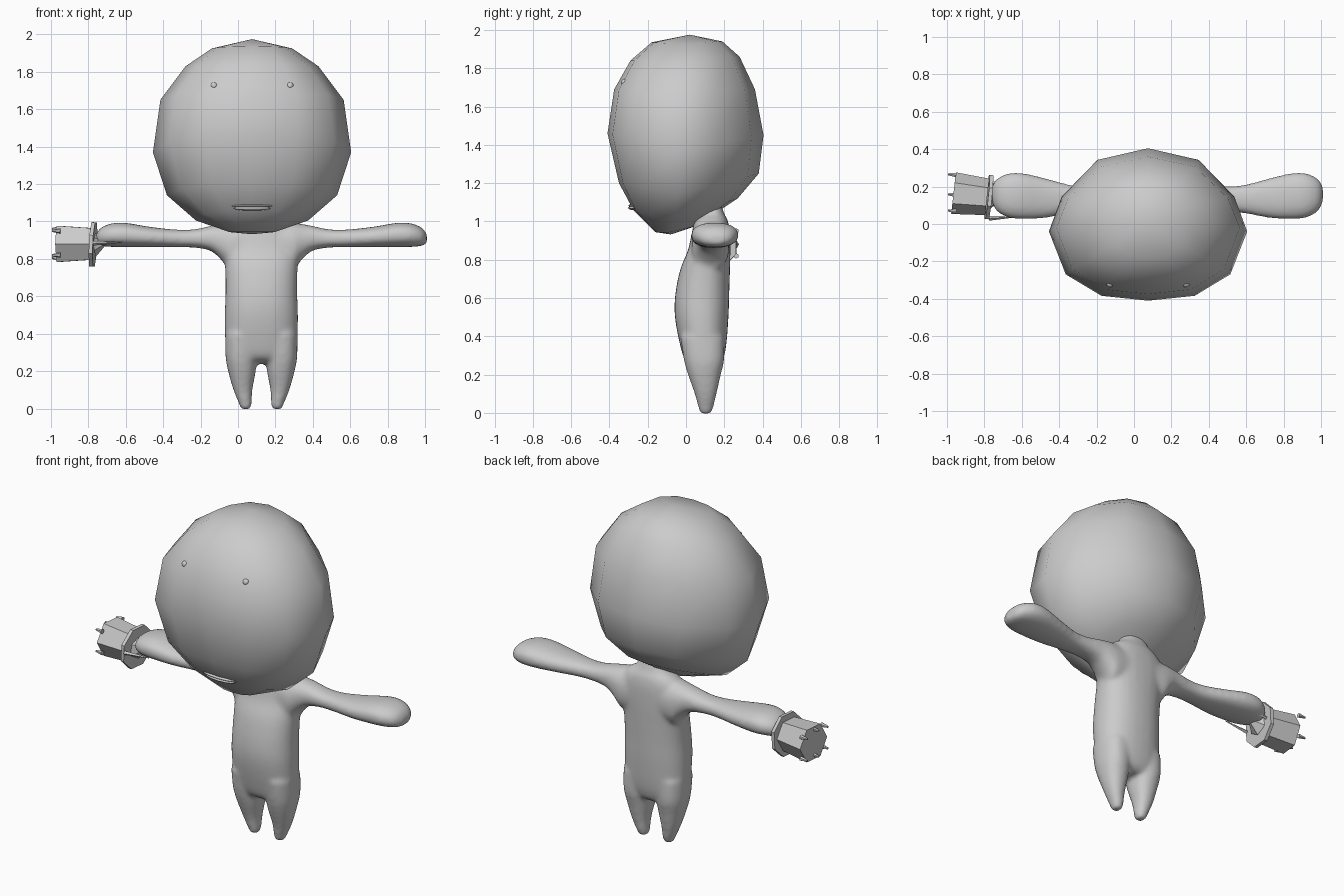
import bpy, bmesh, math
from mathutils import Vector, Matrix

if "Cube" in bpy.data.objects:
    bpy.data.objects.remove(bpy.data.objects["Cube"])

grey = bpy.data.materials.new("clay grey")
grey.diffuse_color = (0.6, 0.6, 0.6, 1)
grey.use_nodes = True
grey.node_tree.nodes["Principled BSDF"].inputs["Base Color"].default_value = grey.diffuse_color


def finish(bm, name, smooth=True):
    bmesh.ops.recalc_face_normals(bm, faces=bm.faces[:])
    me = bpy.data.meshes.new(name)
    for f in bm.faces:
        f.smooth = smooth
    bm.to_mesh(me)
    bm.free()
    me.materials.append(grey)
    ob = bpy.data.objects.new(name, me)
    bpy.context.collection.objects.link(ob)
    return ob


def skin(bm, loops):
    """Bridge closed loops of points, capping both ends."""
    rows = [[bm.verts.new(p) for p in loop] for loop in loops]
    n = len(rows[0])
    for a, b in zip(rows, rows[1:]):
        for i in range(n):
            j = (i + 1) % n
            bm.faces.new((a[i], a[j], b[j], b[i]))
    bm.faces.new(rows[0])
    bm.faces.new(rows[-1])
    return rows


def refine(rings, k=4):
    """Catmull-Rom interpolation between rings."""
    out = []
    for i in range(len(rings) - 1):
        p = [rings[max(0, min(len(rings) - 1, i + o))] for o in (-1, 0, 1, 2)]
        for s in range(k):
            t = s / k
            out.append([0.5 * (2*b + (c-a)*t + (2*a-5*b+4*c-d)*t*t + (3*b-a-3*c+d)*t**3)
                        for a, b, c, d in zip(*p)])
    return out + [list(rings[-1])]


def loft(bm, rings, place, n=28, power=0.88):
    """rings: (t, u_min, u_max, v_min, v_max); place maps (t, u, v) to xyz."""
    loops = []
    for t, u0, u1, v0, v1 in refine(rings):
        loop = []
        for i in range(n):
            a = 2 * math.pi * i / n
            c, s = math.cos(a), math.sin(a)
            c = math.copysign(abs(c) ** power, c)
            s = math.copysign(abs(s) ** power, s)
            loop.append(place(t, (u0+u1)/2 + c*(u1-u0)/2, (v0+v1)/2 + s*(v1-v0)/2))
        loops.append(loop)
    skin(bm, loops)


# Body: torso, legs and arms lofted, then fused into one smooth skin
MID = 0.125
torso = [(0.24, -0.05, 0.05, 0.06, 0.16), (0.27, -0.17, 0.17, 0.0, 0.19),
         (0.35, -0.192, 0.192, -0.03, 0.21), (0.5, -0.196, 0.196, -0.058, 0.222),
         (0.62, -0.192, 0.192, -0.056, 0.226), (0.75, -0.194, 0.194, -0.03, 0.23),
         (0.85, -0.205, 0.205, 0.01, 0.232), (0.94, -0.2, 0.2, 0.03, 0.23),
         (1.0, -0.16, 0.16, 0.045, 0.22), (1.04, -0.1, 0.1, 0.08, 0.2),
         (1.1, -0.07, 0.07, 0.08, 0.18)]
leg = [(-0.004, 0.058, 0.11, 0.075, 0.13), (0.025, 0.052, 0.12, 0.065, 0.142),
       (0.1, 0.048, 0.15, 0.045, 0.16), (0.2, 0.03, 0.178, 0.01, 0.182),
       (0.28, 0.025, 0.192, -0.012, 0.2), (0.4, 0.02, 0.194, -0.03, 0.2)]
arm = [(0.0, 0.03, 0.22, 0.78, 1.0), (0.16, 0.03, 0.225, 0.74, 0.995),
       (0.21, 0.045, 0.22, 0.79, 0.988), (0.27, 0.06, 0.21, 0.842, 0.977),
       (0.36, 0.065, 0.203, 0.86, 0.958), (0.46, 0.058, 0.208, 0.862, 0.957),
       (0.6, 0.032, 0.245, 0.862, 0.972), (0.72, 0.026, 0.272, 0.862, 0.992),
       (0.8, 0.035, 0.27, 0.864, 0.99), (0.86, 0.07, 0.24, 0.87, 0.965),
       (0.885, 0.12, 0.2, 0.885, 0.93)]
bm = bmesh.new()
loft(bm, torso, lambda t, u, v: (MID + u, v, t))
for s in (-1, 1):
    loft(bm, leg, lambda t, u, v: (MID + s * u, v, t))
    loft(bm, arm, lambda t, u, v: (MID + s * t, u, v))
body = finish(bm, "body")
rm = body.modifiers.new("fuse", 'REMESH')
rm.mode = 'VOXEL'
rm.voxel_size = 0.012
rm.use_smooth_shade = True
sm = body.modifiers.new("soften", 'SMOOTH')
sm.factor = 0.5
sm.iterations = 10

# Head: low-poly rings of twelve points, deeper at the front
HX, HY = 0.075, -0.04
half = [(0, 1), (0.51, 0.86), (0.87, 0.42), (1, 0), (0.83, -0.62), (0.47, -0.93), (0, -1)]
outline = half + [(-x, y) for x, y in half[-2:0:-1]]
# half width, side z, side y, front y, front z, back y, back z
head = [(0.215, 1.925, 0.0, -0.18, 1.935, 0.19, 1.94),
        (0.355, 1.83, 0.0, -0.29, 1.84, 0.28, 1.86),
        (0.49, 1.65, -0.02, -0.375, 1.69, 0.36, 1.69),
        (0.53, 1.37, HY, -0.41, 1.46, 0.405, 1.45),
        (0.455, 1.14, -0.04, -0.35, 1.2, 0.38, 1.25),
        (0.3, 1.005, -0.06, -0.275, 1.06, 0.27, 1.12),
        (0.12, 0.943, -0.09, -0.16, 0.944, 0.05, 0.975)]
loops = []
for w, zs, ys, yf, zf, yb, zb in head:
    loop = []
    for nx, ny in outline:
        ye, ze = (yb, zb) if ny > 0 else (yf, zf)
        k = abs(ny)
        loop.append((HX + nx * w, ys + (ye - ys) * k, zs + (ze - zs) * k))
    loops.append(loop)
bm = bmesh.new()
rows = skin(bm, loops)
for row, tip in ((rows[0], (HX, 0.02, 1.975)), (rows[-1], (HX, -0.08, 0.932))):
    cap = next(f for f in bm.faces if len(f.verts) == 12 and row[0] in f.verts)
    bmesh.ops.poke(bm, faces=[cap])
    centre = next(v for v in bm.verts if len(v.link_edges) == 12 and row[0] in
                  [e.other_vert(v) for e in v.link_edges])
    centre.co = tip
finish(bm, "head")


def ball(name, loc, scale, u=12, v=8):
    bm = bmesh.new()
    bmesh.ops.create_uvsphere(bm, u_segments=u, v_segments=v, radius=1)
    bmesh.ops.transform(bm, matrix=Matrix.LocRotScale(Vector(loc), None, Vector(scale)),
                        verts=bm.verts[:])
    return finish(bm, name)


# Eyes and lips
for side, dx in (("right", -0.203), ("left", 0.203)):
    ball(side + "_eye", (HX + dx, -0.32, 1.725), (0.019, 0.019, 0.019))
ball("upper_lip", (HX, -0.272, 1.083), (0.115, 0.03, 0.009))
ball("lower_lip", (HX, -0.27, 1.071), (0.1, 0.032, 0.013))


def rod(name, p, q, r1, r2, n, turn=0.0):
    """Tapered n-sided prism from p to q."""
    p, q = Vector(p), Vector(q)
    bm = bmesh.new()
    bmesh.ops.create_cone(bm, cap_ends=True, segments=n, radius1=r1, radius2=r2,
                          depth=(q - p).length)
    rot = (q - p).to_track_quat('Z', 'Y').to_matrix().to_4x4()
    bmesh.ops.transform(bm, matrix=Matrix.Translation((p + q) / 2) @ rot
                        @ Matrix.Rotation(turn, 4, 'Z'), verts=bm.verts[:])
    return finish(bm, name, smooth=False)


# Hat-shaped tool held at the right hand
rod("tool_drum", (-0.785, 0.145, 0.88), (-0.965, 0.165, 0.88), 0.098, 0.112, 6, math.pi / 6)
rod("tool_brim", (-0.765, 0.143, 0.877), (-0.785, 0.145, 0.878), 0.128, 0.128, 8, math.pi / 8)
rod("tool_collar", (-0.77, 0.143, 0.88), (-0.715, 0.14, 0.887), 0.07, 0.02, 6)
for i, (y, z) in enumerate([(0.262, 0.95), (0.262, 0.82), (0.155, 0.96),
                            (0.155, 0.805), (0.068, 0.95), (0.068, 0.82)]):
    rod(f"tool_stud_{i + 1}", (-0.95, y, z), (-0.995, y + 0.004, z), 0.014, 0.006, 6)
for i, y in enumerate((0.03, 0.215)):
    rod(f"tool_prong_{i + 1}", (-0.775, y, 0.883), (-0.62, y + 0.01, 0.89), 0.012, 0.003, 4)
